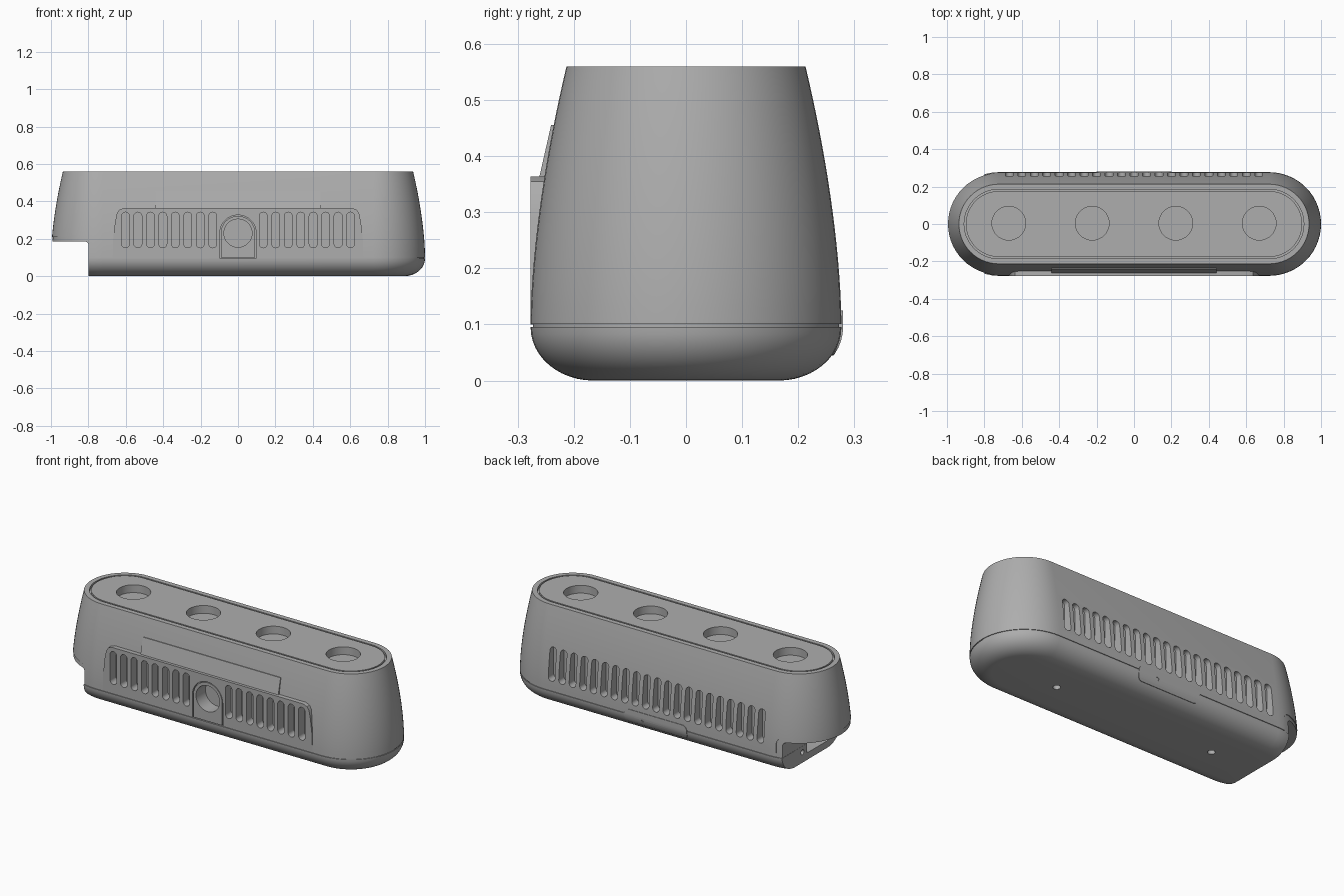
import bpy, bmesh, math

cube = bpy.data.objects.get("Cube")
if cube:
    bpy.data.objects.remove(cube, do_unlink=True)

HALF = 0.723      # half length of the straight part of the stadium outline
SEAM = 0.097      # height of the joint between base and shell
TOP = 0.56

grey = bpy.data.materials.new("plain grey")
grey.use_nodes = True
COLOUR = (0.42, 0.42, 0.42, 1)
grey.diffuse_color = COLOUR
grey.node_tree.nodes["Principled BSDF"].inputs["Base Color"].default_value = COLOUR


def finish(name, bm):
    bmesh.ops.recalc_face_normals(bm, faces=bm.faces)
    mesh = bpy.data.meshes.new(name)
    bm.to_mesh(mesh)
    bm.free()
    mesh.materials.append(grey)
    obj = bpy.data.objects.new(name, mesh)
    bpy.context.collection.objects.link(obj)
    return obj


def stadium(r, z, n=28):
    arc = [math.pi * (i / n - 0.5) for i in range(n + 1)]
    right = [(HALF + r * math.cos(a), r * math.sin(a), z) for a in arc]
    return right + [(-x, -y, z) for x, y, z in right]


def loft(name, profile, ring=False):
    """Stack stadium outlines of radius r at height z; ring closes the profile."""
    bm = bmesh.new()
    loops = [[bm.verts.new(p) for p in stadium(r, z)] for r, z in profile]
    pairs = list(zip(loops, loops[1:]))
    if ring:
        pairs.append((loops[-1], loops[0]))
    else:
        bm.faces.new(loops[0])
        bm.faces.new(loops[-1])
    for a, b in pairs:
        for i in range(len(a)):
            j = (i + 1) % len(a)
            bm.faces.new((a[i], a[j], b[j], b[i]))
    return finish(name, bm)


def rounded(u0, u1, v0, v1, r, n=8):
    """Rounded rectangle outline."""
    pts = []
    corners = [(u1 - r, v1 - r), (u0 + r, v1 - r), (u0 + r, v0 + r), (u1 - r, v0 + r)]
    for k, (cu, cv) in enumerate(corners):
        for i in range(n + 1):
            a = math.pi / 2 * (k + i / n)
            p = (cu + r * math.cos(a), cv + r * math.sin(a))
            if not pts or min(math.dist(p, pts[-1]), math.dist(p, pts[0])) > 1e-5:
                pts.append(p)
    return pts


def circle(u, v, r):
    return rounded(u - r, u + r, v - r, v + r, r, 10)


def arch(r, bottom, centre):
    arc = [math.pi * i / 24 for i in range(25)]
    return [(-r, bottom), (r, bottom)] + [(r * math.cos(a), centre + r * math.sin(a)) for a in arc]


def prism(name, outlines, lo, hi, axis="Y"):
    place = {"X": lambda u, v, d: (d, u, v),
             "Y": lambda u, v, d: (u, d, v),
             "Z": lambda u, v, d: (u, v, d)}[axis]
    bm = bmesh.new()
    for pts in outlines:
        a = [bm.verts.new(place(u, v, lo)) for u, v in pts]
        b = [bm.verts.new(place(u, v, hi)) for u, v in pts]
        bm.faces.new(a)
        bm.faces.new(b)
        for i in range(len(pts)):
            j = (i + 1) % len(pts)
            bm.faces.new((a[i], a[j], b[j], b[i]))
    return finish(name, bm)


cutters = set()


def boolean(obj, *tools, operation="DIFFERENCE"):
    bpy.context.view_layer.objects.active = obj
    for tool in tools:
        mod = obj.modifiers.new("cut", "BOOLEAN")
        mod.operation = operation
        mod.solver = "EXACT"
        mod.object = tool
        bpy.ops.object.modifier_apply(modifier=mod.name)
        cutters.add(tool)


def wall(z):
    """Radius of the tapering shell at height z."""
    return 0.277 - 0.064 * max(0, (z - 0.1) / 0.46) ** 1.7


def base_profile(grow=0):
    turns = [math.pi / 2 * i / 12 for i in range(13)]
    return [(0.165 + grow + 0.112 * math.sin(t), 0.095 * (1 - math.cos(t))) for t in turns]


def shell_profile(z0, z1, grow=0, n=16):
    heights = [z0 + (z1 - z0) * i / n for i in range(n + 1)]
    return [(wall(z) + grow, z) for z in heights]


# Main bodies: rounded base, tapering shell, and an inset core showing at the seam
base = loft("base", base_profile())
shell = loft("shell", shell_profile(SEAM + 0.004, TOP))
core = loft("seam_core", shell_profile(0.08, 0.24, -0.004))

# Raised front panel and the shallow wedge above it
side = [(0.67, 0.1), (0.667, 0.2), (0.657, 0.29), (0.648, 0.335), (0.635, 0.355), (0.61, 0.364)]
panel = prism("front_panel", [side + [(-x, z) for x, z in reversed(side)]], -0.2775, -0.23)
wedge = prism("front_wedge", [[(-0.262, 0.36), (-0.2405, 0.455), (-0.22, 0.455), (-0.22, 0.36)]],
              -0.44, 0.44, "X")

# Notch at one end
base_notch = prism("base_notch_cutter", [rounded(-1.2, -0.8, -0.3, 0.3, 0.01)], -0.5, 0.5)
core_notch = prism("core_notch_cutter", [rounded(-1.2, -0.799, -0.3, 0.185, 0.02)], -0.5, 0.5)
shell_notch = prism("shell_notch_cutter", [rounded(-1.2, -0.765, -0.3, 0.21, 0.04)], -0.5, 0.5)
boolean(base, base_notch)
boolean(core, core_notch)
boolean(shell, shell_notch)

# Socket pocket and screw hole in the notch wall
pocket = prism("notch_pocket_cutter", [rounded(-0.15, 0.04, 0.04, 0.12, 0.01), circle(0.08, 0.06, 0.014)],
               -0.9, -0.7, "X")
boolean(base, pocket)
boolean(core, pocket)

# Vent slots, front and back
PITCH, SLOT = 0.0667, 0.021


def slots(xs):
    return [rounded(x - SLOT, x + SLOT, 0.152, 0.342, SLOT) for x in xs]


front_xs = [s * (0.135 + PITCH * i) for s in (-1, 1) for i in range(8)]
back_xs = [PITCH * (i - 10) for i in range(21)]
front_slots = prism("front_slot_cutter", slots(front_xs), -0.4, -0.225)
back_slots = prism("back_slot_cutter", slots(back_xs), 0.225, 0.4)

# Arched port in the middle of the front panel
PORT_Z = 0.23
arch_pocket = prism("arch_cutter", [arch(0.097, 0.09, PORT_Z)], -0.4, -0.262)
port_hole = prism("port_cutter", [circle(0, PORT_Z, 0.075)], -0.4, -0.19)
insert = prism("port_surround", [arch(0.092, 0.1, PORT_Z)], -0.276, -0.24)
boolean(insert, port_hole)
for part in (shell, core):
    boolean(part, front_slots, back_slots, arch_pocket, port_hole)
boolean(panel, front_slots, arch_pocket, port_hole)

# Top: thin groove around the lid and four round wells
groove = loft("lid_groove_cutter", [(0.176, 0.545), (0.185, 0.545), (0.185, 0.6), (0.176, 0.6)], ring=True)
wells = prism("well_cutter", [circle(0.4465 * (i - 1.5), 0.004, 0.09) for i in range(4)], 0.515, 0.6, "Z")
boolean(shell, groove, wells)

# Screw holes underneath
screws = prism("screw_cutter", [circle(x, 0, 0.02) for x in (-0.51, 0.51)], -0.1, 0.03, "Z")
boolean(base, screws)

# Latch across the seam at the back, following the body surface
latch = loft("back_latch", base_profile(0.003) + shell_profile(0.1, 0.3, 0.003))
latch_shape = prism("latch_outline", [rounded(-0.2, 0.2, 0.045, 0.125, 0.03)], 0.23, 0.4)
latch_hole = prism("latch_hole_cutter", [circle(0.08, 0.085, 0.01)], 0.26, 0.4)
boolean(latch, latch_shape, operation="INTERSECT")
boolean(latch, latch_hole)

# Remove the helpers and smooth the curved surfaces
for tool in cutters:
    bpy.data.objects.remove(tool, do_unlink=True)
bpy.ops.object.select_all(action="DESELECT")
for part in (base, shell, core, panel, wedge, insert, latch):
    part.select_set(True)
    bpy.context.view_layer.objects.active = part
bpy.ops.object.shade_smooth_by_angle(angle=math.radians(30))
